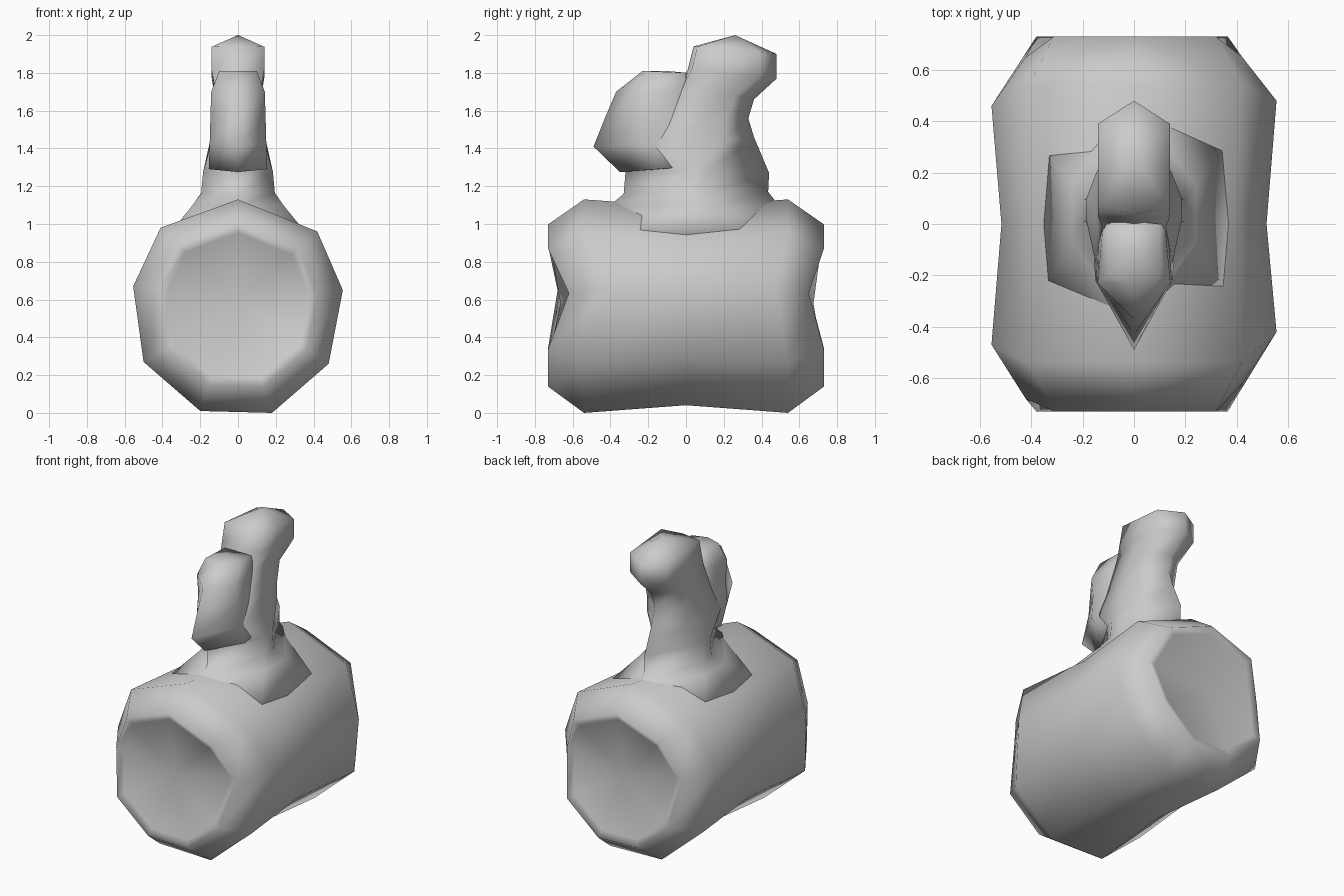
import bpy, bmesh

if "Cube" in bpy.data.objects:
    bpy.data.objects.remove(bpy.data.objects["Cube"])


def loft(name, rings, start, end):
    """Skin a stack of equal-length rings and fan-close both ends to a centre point."""
    bm = bmesh.new()
    rows = [[bm.verts.new(p) for p in r] for r in rings]
    n = len(rows[0])
    for a, b in zip(rows, rows[1:]):
        for i in range(n):
            j = (i + 1) % n
            bm.faces.new((a[i], a[j], b[j], b[i]))
    for row, tip in ((rows[0], start), (rows[-1], end)):
        c = bm.verts.new(tip)
        for i in range(n):
            bm.faces.new((row[i], row[(i + 1) % n], c))
    bmesh.ops.recalc_face_normals(bm, faces=bm.faces)
    for f in bm.faces:
        f.smooth = True
    me = bpy.data.meshes.new(name)
    bm.to_mesh(me)
    bm.free()
    ob = bpy.data.objects.new(name, me)
    bpy.context.collection.objects.link(ob)
    return ob


# nine-sided barrel, waisted in the middle, with shallow dished ends
section = [(0, 1.13), (-.41, .98), (-.555, .67), (-.5, .27), (-.2, .01),
           (.18, 0), (.48, .26), (.555, .65), (.42, .96)]
CZ = .58


def barrel_ring(y, scale, dip_left, dip_right):
    """Ring across y; the two widest points are pulled inwards along y."""
    sign = 1 if y > 0 else -1
    dip = {2: dip_left, 7: dip_right}
    return [(x * scale, y - sign * dip.get(i, 0), CZ + (z - CZ) * scale)
            for i, (x, z) in enumerate(section)]


loft("barrel_body",
     [barrel_ring(-.71, .68, .05, .10), barrel_ring(-.73, .76, .05, .11),
      barrel_ring(-.54, 1, .07, .12), barrel_ring(0, .93, 0, 0),
      barrel_ring(.54, 1, .08, .06), barrel_ring(.73, .76, .08, .08),
      barrel_ring(.71, .68, .07, .07)],
     (0, -.665, CZ), (0, .675, CZ))


# eight-point ring, pointed or blunt at front and back
def neck_ring(yf, zf, yb, zb, w, front, back, wb=None):
    wb = w if wb is None else wb
    y1, y2 = yf + front, yb - back
    side = [(w, y1), ((w + wb) / 2, (y1 + y2) / 2), (wb, y2)]
    flat = [(0, yf)] + side + [(0, yb)] + [(-x, y) for x, y in reversed(side)]
    return [(x, y, zf + (zb - zf) * (y - yf) / (yb - yf)) for x, y in flat]


# collar and rear lobe
loft("neck_and_rear_lobe",
     [neck_ring(-.54, .94, .58, .94, .37, .26, .26),
      neck_ring(-.40, 1.10, .49, 1.10, .24, .33, .34),
      neck_ring(-.33, 1.16, .435, 1.17, .195, .34, .34),
      neck_ring(-.32, 1.28, .44, 1.27, .185, .33, .34),
      neck_ring(-.24, 1.40, .36, 1.46, .147, .08, .16),
      neck_ring(-.12, 1.52, .33, 1.56, .14, .03, .12),
      neck_ring(-.03, 1.74, .36, 1.66, .125, .02, .1),
      neck_ring(.01, 1.82, .48, 1.77, .14, .02, .09),
      neck_ring(.04, 1.94, .48, 1.90, .14, .02, .09)],
     (0, 0, .93), (0, .26, 2.0))

# front lobe, coming to a ridge at the front and sinking into the rear lobe
loft("front_lobe",
     [neck_ring(-.35, 1.275, .1, 1.31, .155, .2, .08, .14),
      neck_ring(-.49, 1.41, .14, 1.44, .15, .27, .10, .135),
      neck_ring(-.43, 1.56, .10, 1.58, .146, .22, .10, .13),
      neck_ring(-.37, 1.70, .04, 1.70, .142, .14, .04, .12),
      neck_ring(-.23, 1.81, .01, 1.80, .1, .03, .01)],
     (0, -.1, 1.29), (0, -.1, 1.81))
